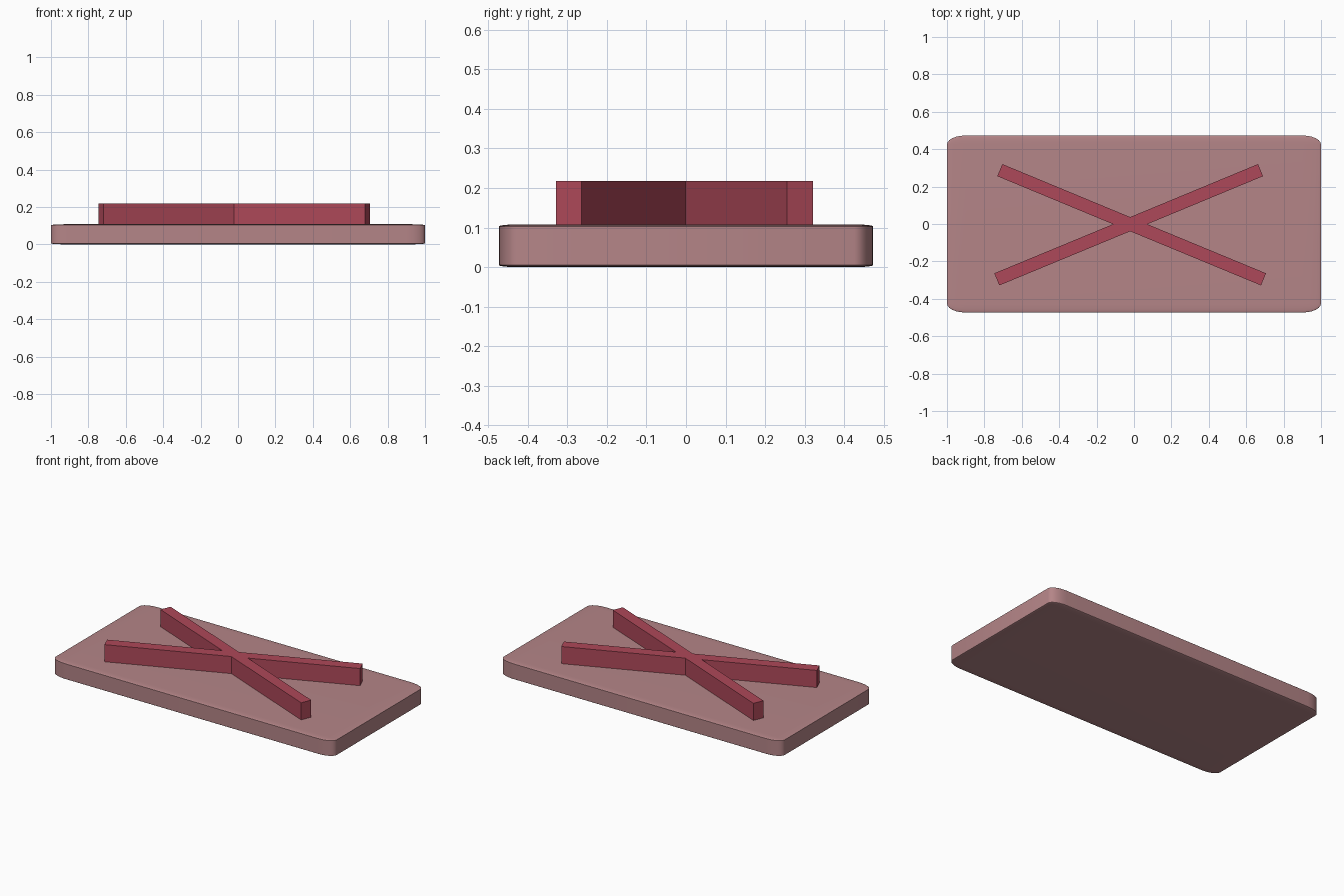
import bpy, bmesh
from math import sin, cos, radians
from mathutils import Vector

if "Cube" in bpy.data.objects:
    bpy.data.objects.remove(bpy.data.objects["Cube"])


def material(name, rgb):
    m = bpy.data.materials.new(name)
    m.diffuse_color = (*rgb, 1)
    m.use_nodes = True
    m.node_tree.nodes["Principled BSDF"].inputs["Base Color"].default_value = m.diffuse_color
    return m


# base plate: a bevelled cube squashed flat, so its corner rounding is elliptical
bpy.ops.mesh.primitive_cube_add(size=2, location=(0, 0, 0.054))
plate = bpy.context.object
plate.name = "base_plate"
plate.scale = (1, 0.473, 0.054)
bevel = plate.modifiers.new("rounding", 'BEVEL')
bevel.width = 0.1
bevel.segments = 6
bpy.ops.object.modifier_apply(modifier=bevel.name)
bpy.ops.object.transform_apply(location=False, rotation=False, scale=True)
bpy.ops.object.shade_smooth_by_angle(angle=radians(40))
plate.data.materials.append(material("dusty_pink", (0.46, 0.235, 0.245)))

# raised cross: one outline of two crossing bars, extruded upward
tilt, half, width = radians(22.5), 0.763, 0.035
centre = Vector((-0.0205, -0.001))
offsets = {1: Vector((-0.008, -0.003)), -1: Vector((0.008, -0.003))}


def arm_end(sx, sy):
    """The two end corners of one arm, counter-clockwise."""
    along = Vector((sx * cos(tilt), sy * sin(tilt)))
    side = Vector((along.y, -along.x)) * width
    tip = centre + offsets[sx * sy] + along * half
    return [tip + side, tip - side]


dx, dy = width / sin(tilt), width / cos(tilt)
outline = []
for (sx, sy), notch in (((1, 1), (0, dy)), ((-1, 1), (-dx, 0)),
                        ((-1, -1), (0, -dy)), ((1, -1), (dx, 0))):
    outline += arm_end(sx, sy) + [centre + Vector(notch)]

bm = bmesh.new()
face = bm.faces.new([bm.verts.new((p.x, p.y, 0.107)) for p in outline])
top = bmesh.ops.extrude_face_region(bm, geom=[face], use_keep_orig=True)["geom"]
bmesh.ops.translate(bm, vec=(0, 0, 0.111),
                    verts=[g for g in top if isinstance(g, bmesh.types.BMVert)])
bmesh.ops.recalc_face_normals(bm, faces=bm.faces)
mesh = bpy.data.meshes.new("raised_cross")
bm.to_mesh(mesh)
bm.free()
cross = bpy.data.objects.new("raised_cross", mesh)
bpy.context.collection.objects.link(cross)
mesh.materials.append(material("crimson", (0.42, 0.065, 0.1)))
